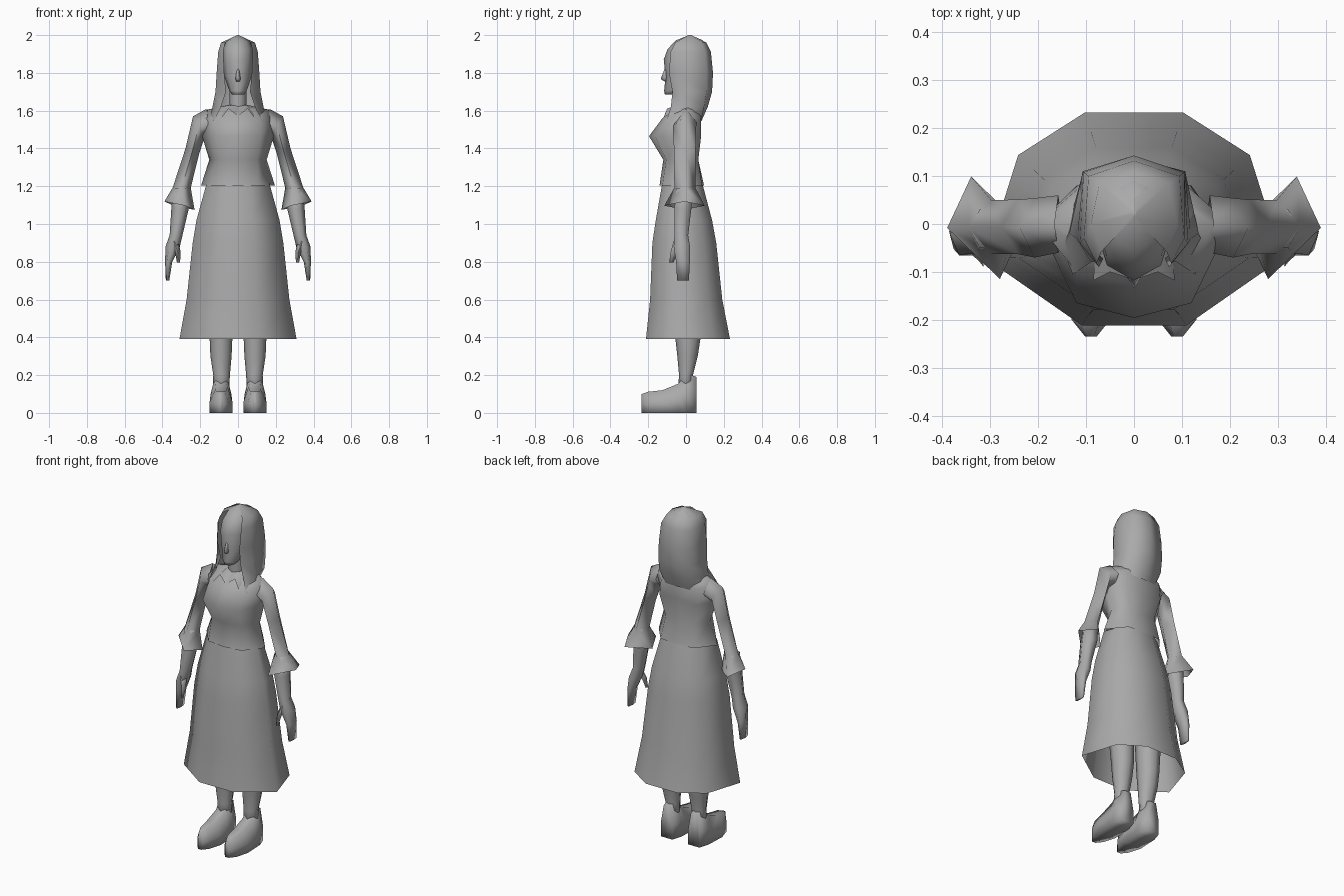
import bpy, bmesh, math

grey = bpy.data.materials.new("plain_grey")
grey.diffuse_color = (0.40, 0.40, 0.40, 1)


def skin(name, rings, closed=True, cap=(False, False), mirror=False):
    """Bridge equal-sized rings of points into one smooth object."""
    bm = bmesh.new()
    rows = [[bm.verts.new(p) for p in r] for r in rings]
    n = len(rows[0])
    for a, b in zip(rows, rows[1:]):
        for i in range(n if closed else n - 1):
            j = (i + 1) % n
            bm.faces.new((a[i], a[j], b[j], b[i]))
    if cap[0]:
        bm.faces.new(rows[0][::-1])
    if cap[1]:
        bm.faces.new(rows[-1])
    bmesh.ops.remove_doubles(bm, verts=bm.verts, dist=0.0005)
    bmesh.ops.recalc_face_normals(bm, faces=bm.faces)
    me = bpy.data.meshes.new(name)
    bm.to_mesh(me)
    bm.free()
    me.materials.append(grey)
    ob = bpy.data.objects.new(name, me)
    bpy.context.collection.objects.link(ob)
    if mirror:
        ob.modifiers.new("Mirror", 'MIRROR').use_mirror_merge = False
    bpy.ops.object.select_all(action='DESELECT')
    ob.select_set(True)
    bpy.context.view_layer.objects.active = ob
    bpy.ops.object.shade_smooth_by_angle(angle=math.radians(100))
    return ob


def both(half):
    """Full symmetric outline from its right half."""
    return half + [(-x, y) for x, y in reversed(half) if x > 0]


def level(z, half):
    return [(x, y, z) for x, y in both(half)]


def oval(n, x, y, z, rx, ry, tilt=0, skew=0):
    """Horizontal oval; tilt lifts its outer side, skew slides its back."""
    out = []
    for i in range(n):
        c, s = math.cos(math.tau * i / n), math.sin(math.tau * i / n)
        out.append((x + rx * c + skew * s, y + ry * s, z + tilt * c))
    return out


# Skirt: flared eight-sided bell, open below (z, half width, front, back)
rings = []
for z, w, f, b in [(0.39, 0.31, -0.212, 0.233), (0.60, 0.272, -0.19, 0.192),
                   (0.90, 0.24, -0.178, 0.16), (1.02, 0.22, -0.16, 0.138),
                   (1.22, 0.165, -0.125, 0.085)]:
    rings.append(level(z, [(w * u, f + (b - f) * v) for u, v in
                           ((0.35, 0), (1, 0.315), (0.78, 0.8), (0.33, 1))]))
skin("skirt", rings)

# Blouse: hem, waist, bust, shoulders, neck
blouse = [
    (1.205, [(0, -.14), (.11, -.125), (.195, -.02), (.11, .085), (0, .095)]),
    (1.34, [(0, -.12), (.10, -.105), (.152, -.01), (.09, .065), (0, .06)]),
    (1.465, [(0, -.196), (.12, -.165), (.19, -.02), (.12, .08), (0, .07)]),
    (1.56, [(0, -.125), (.12, -.10), (.20, 0), (.11, .08), (0, .075)]),
    (1.605, [(0, -.075), (.07, -.065), (.165, 0), (.08, .06), (0, .07)]),
    (1.63, [(0, -.05), (.04, -.04), (.05, 0), (.04, .045), (0, .05)])]
skin("blouse", [level(z, h) for z, h in blouse])

# Pointed collar flap
skin("collar", [[(0.005, -.115, 1.575), (.05, -.10, 1.61), (.085, -.118, 1.565)],
                [(0.0, -.065, 1.615), (.045, -.05, 1.63), (.08, -.05, 1.60)]],
     closed=False, mirror=True)

# Sleeves with a flared cuff
skin("sleeve", [oval(4, *s) for s in [
    (.158, 0, 1.535, .008, .06, .075), (.207, -.008, 1.515, .031, .062, .055),
    (.242, -.006, 1.385, .036, .057, .015), (.298, -.006, 1.192, .048, .056, 0),
    (.310, -.008, 1.097, .08, .107, .022, .03)]], mirror=True)

# Forearm, flat hand and thumb
skin("forearm_and_hand", [oval(6, *s) for s in [
    (.300, -.01, 1.19, .044, .046), (.307, -.017, 1.08, .046, .052),
    (.328, -.025, .94, .034, .042), (.346, -.022, .88, .038, .05),
    (.367, -.016, .80, .019, .042), (.373, -.016, .70, .009, .036)]],
    cap=(True, True), mirror=True)
skin("thumb", [oval(4, *s) for s in [
    (.338, -.035, .91, .022, .03), (.318, -.062, .85, .015, .02),
    (.315, -.078, .795, .008, .011)]], cap=(True, True), mirror=True)

# Legs
skin("leg", [oval(8, *s) for s in [
    (.09, 0, .08, .042, .045), (.087, 0, .20, .044, .037),
    (.09, .008, .30, .056, .054), (.09, .01, .39, .060, .066),
    (.095, .005, .60, .07, .075), (.09, 0, .92, .078, .085)]],
    cap=(True, True), mirror=True)

# Pointed shoes (y, half width, height)
rings = []
for y, w, h in [(.056, .038, .19), (.0, .056, .21), (-.04, .058, .155),
                (-.125, .062, .12), (-.20, .04, .112), (-.235, .012, .10)]:
    rings.append([(.09 + x, y, z) for x, z in
                  both([(w, 0), (w, .45 * h), (.5 * w, h)])])
skin("shoe", rings, cap=(True, True), mirror=True)

# Neck and head (z, half width, front, back)
skin("neck", [oval(8, 0, -.008, z, .046, .05) for z in (1.56, 1.73)])
skin("head", [oval(8, 0, (f + b) / 2, z, w, (b - f) / 2) for z, w, f, b in [
    (1.685, .03, -.112, -.04), (1.705, .046, -.116, .0), (1.78, .072, -.108, .06),
    (1.87, .08, -.118, .10), (1.925, .08, -.098, .11), (1.972, .06, -.055, .09),
    (2.0, .004, .016, .024)]], cap=(True, True))
skin("nose", [oval(4, 0, y, z, w, d) for y, z, w, d in [
    (-.108, 1.755, .010, .006), (-.112, 1.768, .014, .022),
    (-.106, 1.82, .006, .008)]], cap=(True, True))

# Long hair: open shell around the face down to the shoulders
hair = [
    (2.0, [(.003, .012), (.004, .02), (.003, .028), (0, .029)]),
    (1.96, [(.068, -.058), (.09, 0), (.072, .085), (0, .108)]),
    (1.91, [(.078, -.082), (.105, -.03), (.095, .10), (0, .132)]),
    (1.80, [(.073, -.09), (.113, -.04), (.105, .108), (0, .143)]),
    (1.70, [(.064, -.072), (.119, -.03), (.107, .11), (0, .138)]),
    (1.62, [(.09, -.08), (.135, -.02), (.11, .095), (0, .115)]),
    (1.545, [(.128, -.105), (.15, -.05), (.08, .08), (0, .082)])]
skin("hair", [level(z, h) for z, h in hair], closed=False)
